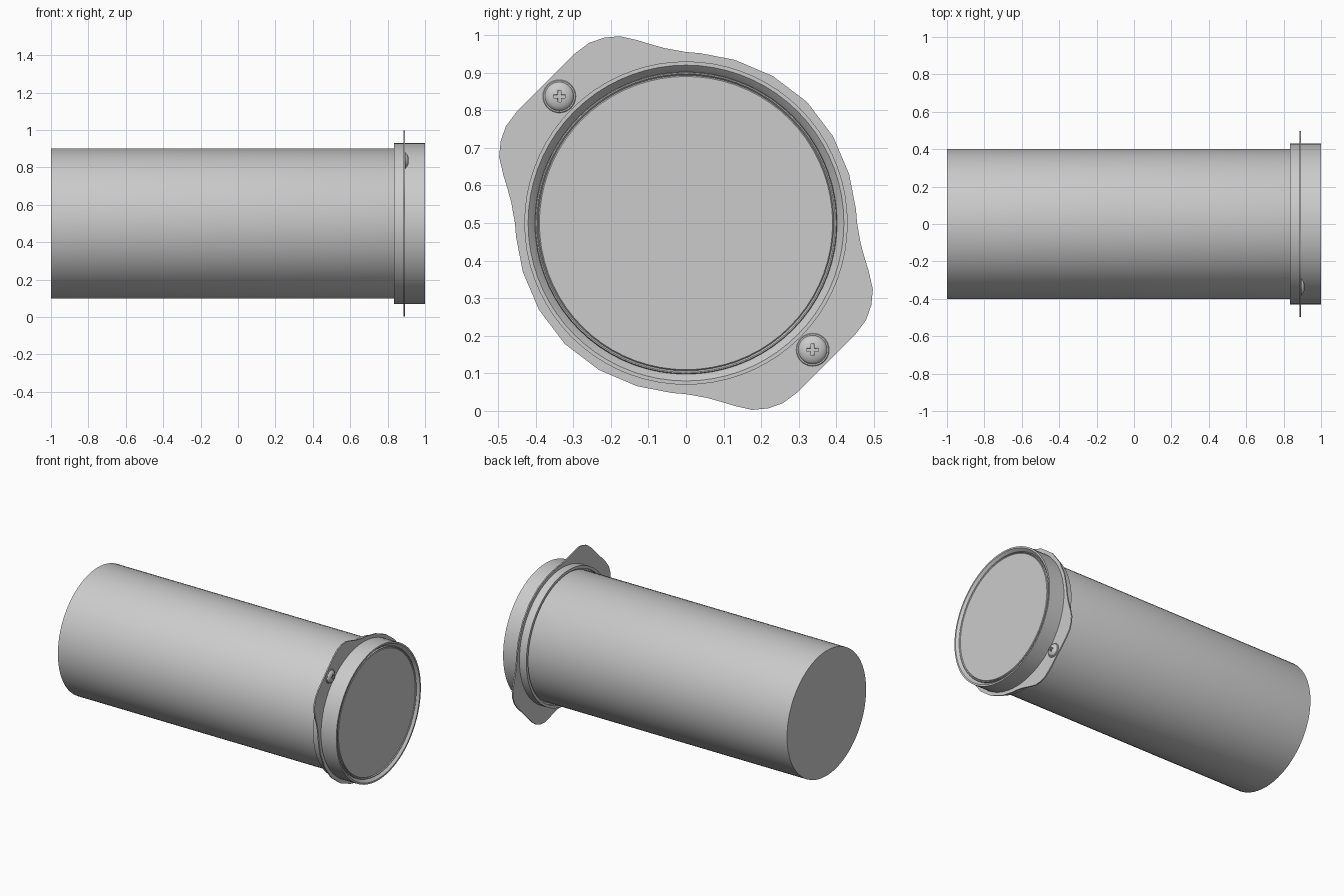
import bpy, bmesh
from math import radians, cos, sin, pi
from mathutils import Vector, Matrix

if "Cube" in bpy.data.objects:
    bpy.data.objects.remove(bpy.data.objects["Cube"])

CENTRE = Vector((0, 0, 0.5))


def finish(name, bm, angle=30):
    bmesh.ops.remove_doubles(bm, verts=bm.verts, dist=1e-6)
    bmesh.ops.recalc_face_normals(bm, faces=bm.faces)
    me = bpy.data.meshes.new(name)
    bm.to_mesh(me)
    bm.free()
    ob = bpy.data.objects.new(name, me)
    bpy.context.collection.objects.link(ob)
    bpy.ops.object.select_all(action='DESELECT')
    ob.select_set(True)
    bpy.context.view_layer.objects.active = ob
    bpy.ops.object.shade_smooth_by_angle(angle=radians(angle))
    return ob


def lathe(name, profile, origin=CENTRE, segments=72, closed=False):
    """Revolve (x, radius) points about an axis along x."""
    bm = bmesh.new()
    pts = profile + profile[:1] if closed else profile
    vs = [bm.verts.new(origin + Vector((x, 0, r))) for x, r in pts]
    es = [bm.edges.new(p) for p in zip(vs, vs[1:])]
    bmesh.ops.spin(bm, geom=vs + es, cent=origin, axis=(1, 0, 0),
                   angle=2 * pi, steps=segments, use_merge=True)
    return finish(name, bm)


def prism(name, loops, x0, x1, origin):
    """Extrude (y, z) outlines along x; later loops become holes."""
    bm = bmesh.new()
    edges = []
    for loop in loops:
        vs = [bm.verts.new(origin + Vector((x0, y, z))) for y, z in loop]
        edges += [bm.edges.new((vs[i - 1], vs[i])) for i in range(len(vs))]
    bmesh.ops.triangle_fill(bm, edges=edges, use_beauty=True)
    faces = list(bm.faces)
    new = bmesh.ops.extrude_face_region(bm, geom=faces, use_keep_orig=True)
    moved = [g for g in new['geom'] if isinstance(g, bmesh.types.BMVert)]
    bmesh.ops.translate(bm, verts=moved, vec=(x1 - x0, 0, 0))
    return finish(name, bm)


# Main barrel, closed at both ends, with a fine lip round the front disc
lathe("barrel", [(-1, 0), (-1, 0.402), (0.985, 0.402), (0.99, 0.400),
                 (0.99, 0.397), (0.984, 0.393), (0.988, 0.390), (0.988, 0)])

# Collar sleeve with stepped bore
lathe("collar", [(0.835, 0.412), (0.835, 0.43), (1, 0.43), (1, 0.42),
                 (0.99, 0.41), (0.98, 0.402), (0.85, 0.402), (0.85, 0.412)],
      closed=True)

# Two-lobed mounting flange: quarter outline, mirrored, then turned half round
quarter = [(0.322, 0.322), (0.231, 0.391), (0.130, 0.434), (0.037, 0.452),
           (0, 0.455), (-0.056, 0.465), (-0.092, 0.475), (-0.128, 0.486),
           (-0.176, 0.497), (-0.218, 0.493), (-0.258, 0.479), (-0.298, 0.449)]
half = quarter + [(-z, -y) for y, z in reversed(quarter[1:])]
outline = half + [(-y, -z) for y, z in half]
hole = [(0.428 * cos(a * pi / 36), 0.428 * sin(a * pi / 36)) for a in range(72)]
prism("mounting_flange", [outline, hole], 0.884, 0.892, CENTRE)

# Domed screws with a cross slot, one on each lobe
a, b = 0.004, 0.015
cross = [(a, a), (a, b), (-a, b), (-a, a), (-b, a), (-b, -a),
         (-a, -a), (-a, -b), (a, -b), (a, -a), (b, -a), (b, a)]
for side, label in ((-1, "upper"), (1, "lower")):
    pos = CENTRE + Vector((0.89, side * 0.337, -side * 0.337))
    lathe(label + "_screw_washer", [(0, 0.038), (0, 0.044), (0.005, 0.044),
                                    (0.007, 0.042), (0.007, 0.038)],
          pos, 32, closed=True)
    dome = [(0.005 + 0.018 * sin(t * pi / 12), 0.039 * cos(t * pi / 12))
            for t in range(6)]
    screw = lathe(label + "_screw", [(0, 0), (0, 0.039)] + dome + [(0.023, 0)],
                  pos, 32)
    cutter = prism("slot_cutter", [cross], 0.014, 0.04, pos)
    cutter.hide_render = True
    mod = screw.modifiers.new("slot", 'BOOLEAN')
    mod.operation = 'DIFFERENCE'
    mod.solver = 'EXACT'
    mod.object = cutter
    bpy.context.view_layer.objects.active = screw
    bpy.ops.object.modifier_apply(modifier=mod.name)
    bpy.data.objects.remove(cutter)
